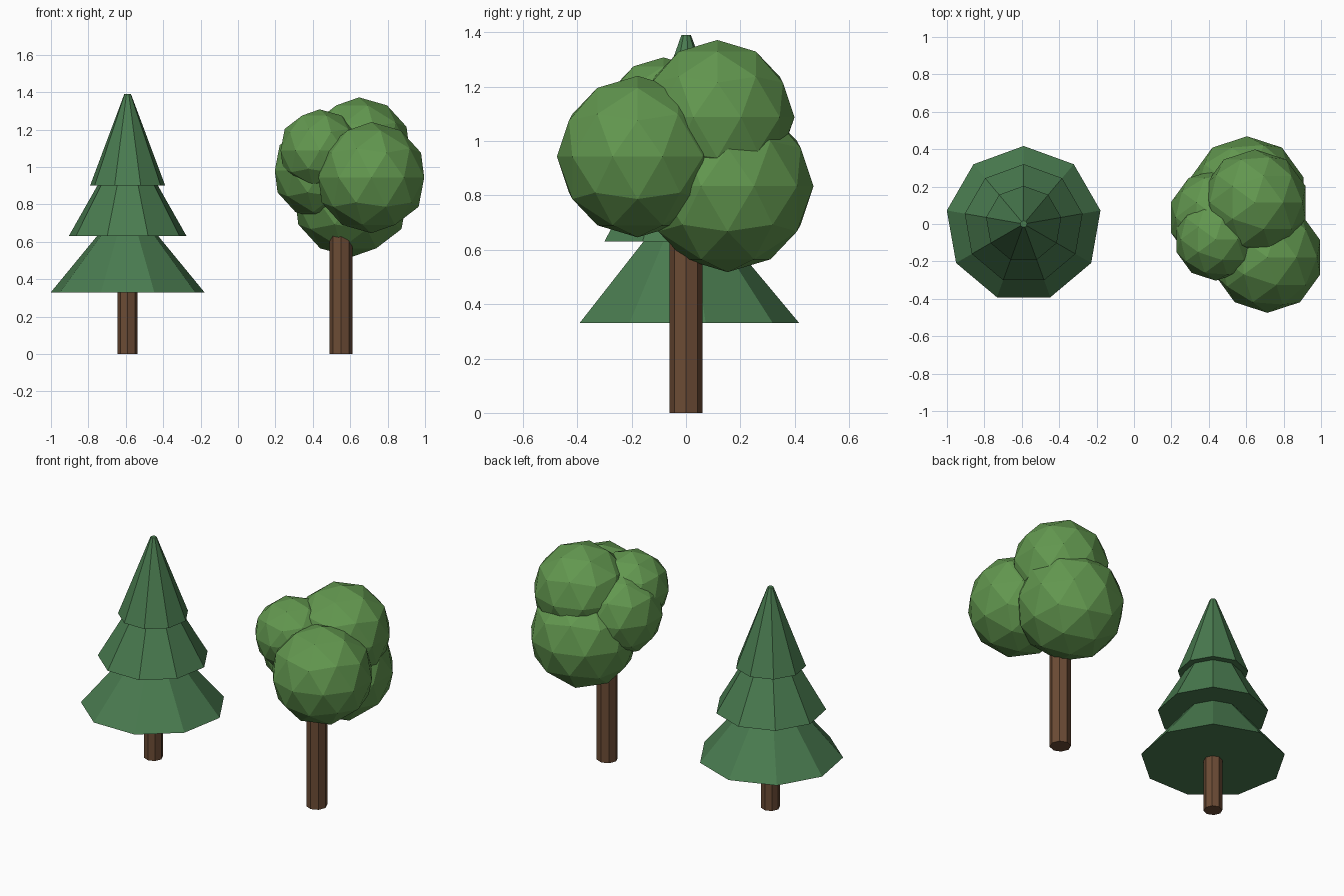
import bpy

cube = bpy.data.objects.get("Cube")
if cube:
    bpy.data.objects.remove(cube, do_unlink=True)


def make_material(name, color):
    mat = bpy.data.materials.new(name)
    mat.use_nodes = True
    mat.diffuse_color = (*color, 1)
    mat.node_tree.nodes["Principled BSDF"].inputs["Base Color"].default_value = (*color, 1)
    return mat


bark = make_material("brown bark", (0.15, 0.072, 0.036))
needles = make_material("dark pine green", (0.068, 0.2, 0.08))
leaves = make_material("leaf green", (0.122, 0.31, 0.078))


def finish(name, mat):
    obj = bpy.context.object
    obj.name = name
    obj.data.materials.append(mat)


def frustum(name, mat, x, sides, z_low, z_high, r_low, r_high):
    bpy.ops.mesh.primitive_cone_add(
        vertices=sides, radius1=r_low, radius2=r_high,
        depth=z_high - z_low, location=(x, 0, (z_low + z_high) / 2))
    finish(name, mat)


PINE_X, ROUND_X = -0.59, 0.55

# Pine: octagonal trunk under three nested nine-sided skirts
frustum("pine_trunk", bark, PINE_X, 8, 0, 0.4, 0.054, 0.054)
tiers = [
    ("lower", 0.33, 0.68, 0.417, 0.125),
    ("middle", 0.63, 0.96, 0.32, 0.13),
    ("top", 0.90, 1.39, 0.204, 0.018),
]
for label, z_low, z_high, r_low, r_high in tiers:
    frustum(label + "_pine_tier", needles, PINE_X, 9, z_low, z_high, r_low, r_high)

# Leafy tree: octagonal trunk and a crown of faceted balls
frustum("round_tree_trunk", bark, ROUND_X, 8, 0, 0.8, 0.061, 0.061)
crown = [
    ("front", (0.713, -0.178, 0.943), 0.297),
    ("back", (0.605, 0.153, 0.834), 0.316),
    ("top", (0.647, 0.115, 1.088), 0.284),
    ("upper_side", (0.437, -0.083, 1.088), 0.22),
    ("side", (0.444, 0.035, 0.98), 0.26),
]
for label, center, radius in crown:
    bpy.ops.mesh.primitive_ico_sphere_add(subdivisions=2, radius=radius, location=center)
    finish(label + "_leaf_ball", leaves)
